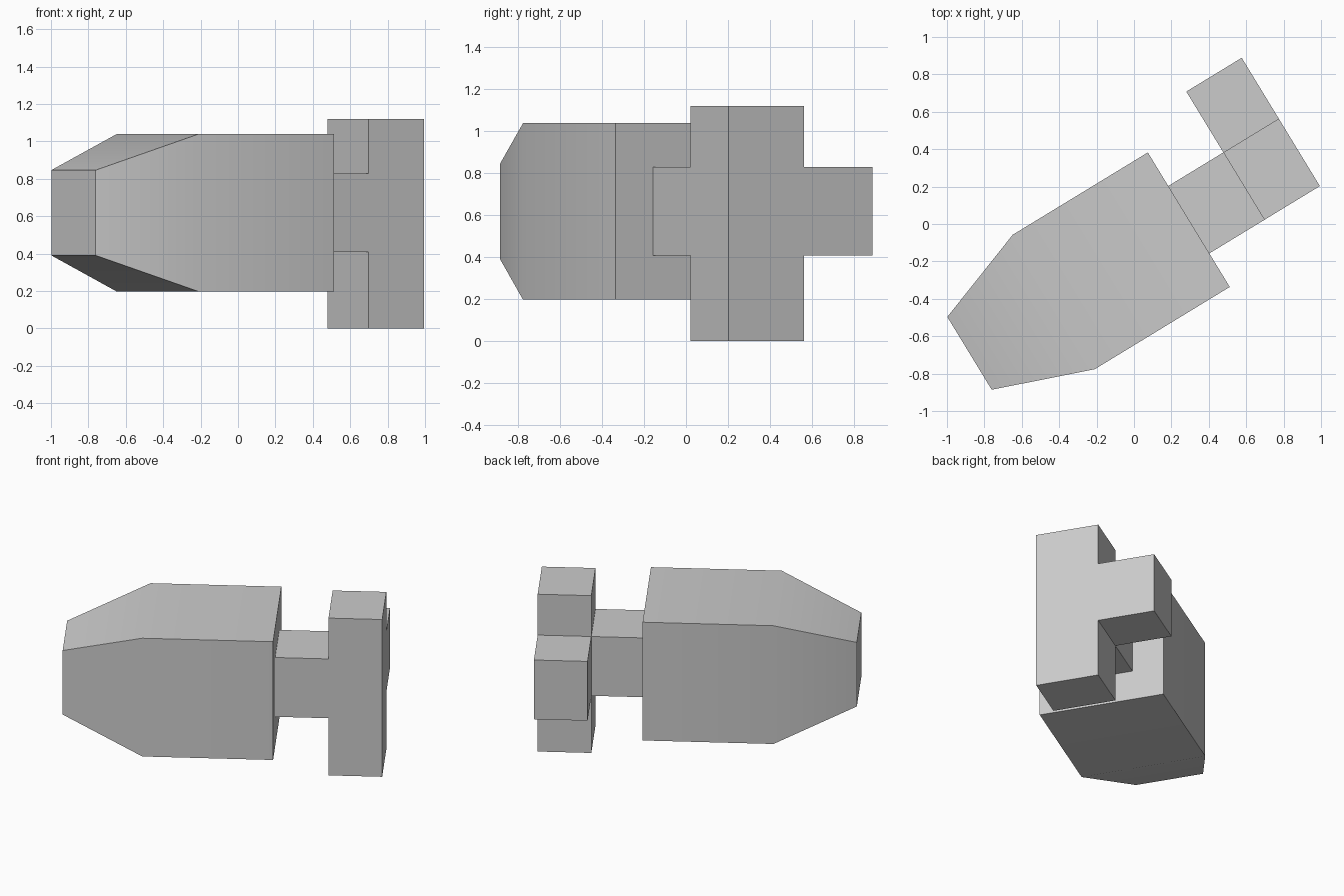
import bpy
import bmesh
from math import radians
from mathutils import Matrix, Vector

default = bpy.data.objects.get("Cube")
if default:
    bpy.data.objects.remove(default, do_unlink=True)

grey = bpy.data.materials.new("plain_grey")
grey.use_nodes = True
colour = (0.6, 0.6, 0.6, 1)
grey.diffuse_color = colour
grey.node_tree.nodes["Principled BSDF"].inputs["Base Color"].default_value = colour

# Local frame: x runs along the device, origin at the rear face of the body
PLACE = Matrix.Translation((0.293, 0.023, 0)) @ Matrix.Rotation(radians(31.35), 4, "Z")
MID = 0.618        # height of the long axis
HALF = 0.211       # half thickness of the tail parts
BAR = (0.345, 0.692)


def finish(name, bm):
    bmesh.ops.recalc_face_normals(bm, faces=bm.faces)
    mesh = bpy.data.meshes.new(name)
    bm.to_mesh(mesh)
    bm.free()
    mesh.materials.append(grey)
    obj = bpy.data.objects.new(name, mesh)
    obj.matrix_world = PLACE
    bpy.context.collection.objects.link(obj)
    return obj


def extrude_profile(name, points, y0, y1):
    """Extrude an x/z outline across the width."""
    bm = bmesh.new()
    face = bm.faces.new([bm.verts.new((x, y0, z)) for x, z in points])
    new = bmesh.ops.extrude_face_region(bm, geom=[face])["geom"]
    bmesh.ops.translate(bm, vec=Vector((0, y1 - y0, 0)),
                        verts=[g for g in new if isinstance(g, bmesh.types.BMVert)])
    return finish(name, bm)


# Body: square sections joined into a block with a tapered nose
bm = bmesh.new()
rings = []
for x, half in ((0, 0.421), (-0.846, 0.421), (-1.373, 0.228)):
    rings.append([bm.verts.new((x, sy * half, MID + sz * half))
                  for sy, sz in ((-1, -1), (1, -1), (1, 1), (-1, 1))])
for a, b in zip(rings, rings[1:]):
    for i in range(4):
        j = (i + 1) % 4
        bm.faces.new((a[i], a[j], b[j], b[i]))
bm.faces.new(rings[0])
bm.faces.new(rings[-1])
body = finish("tapered_body", bm)

# Smooth the shallow bend, keep the corners sharp
bpy.ops.object.select_all(action="DESELECT")
body.select_set(True)
bpy.context.view_layer.objects.active = body
bpy.ops.object.shade_smooth_by_angle(angle=radians(30))

# Neck and upright bar as one T-shaped outline
low, high = MID - HALF, MID + HALF
extrude_profile("neck_and_crossbar", [
    (0, low), (BAR[0], low), (BAR[0], 0), (BAR[1], 0),
    (BAR[1], 1.12), (BAR[0], 1.12), (BAR[0], high), (0, high)], -HALF, HALF)

# Side arm on the bar
extrude_profile("side_arm", [
    (BAR[0], low), (BAR[1], low), (BAR[1], high), (BAR[0], high)], HALF, 0.592)
